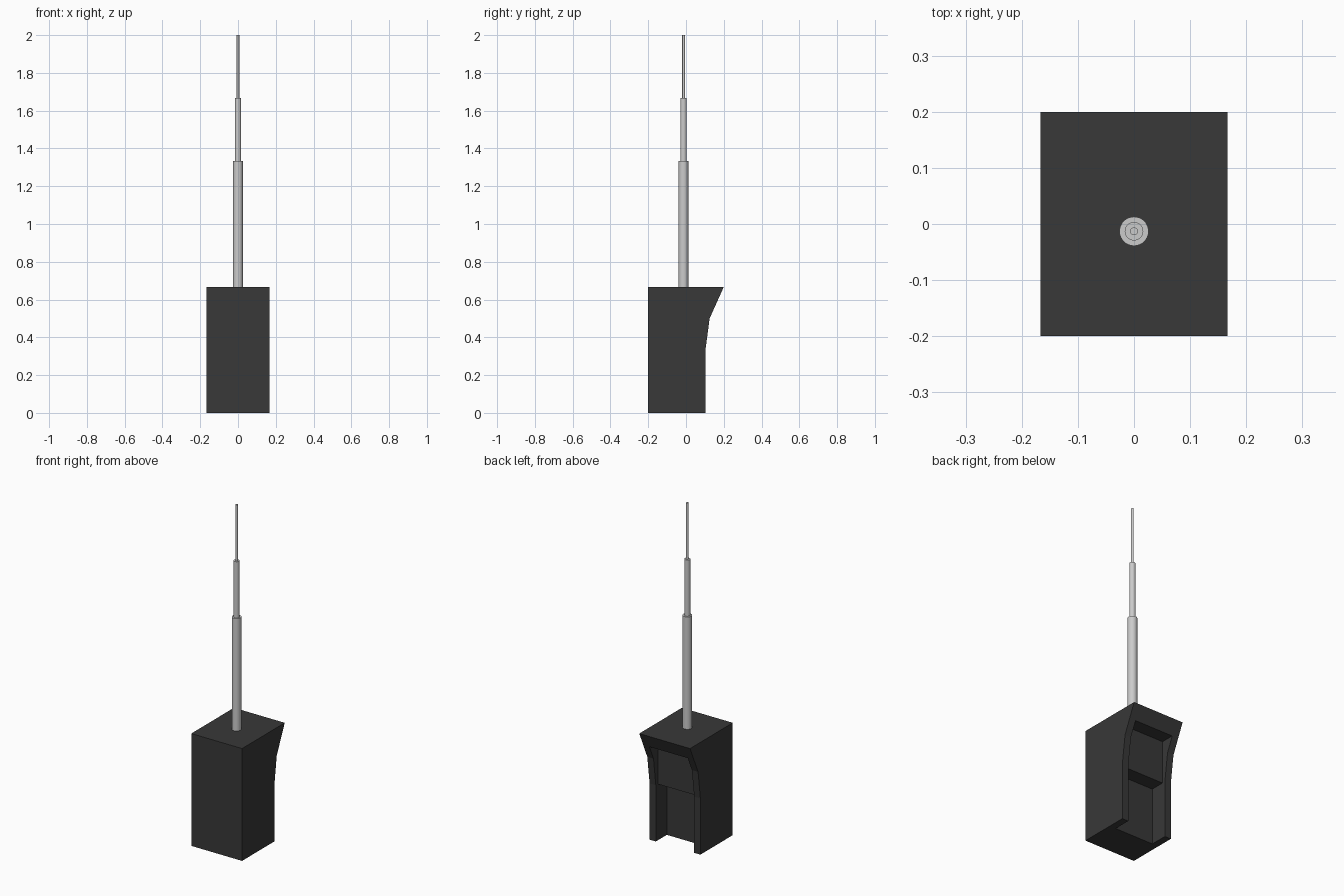
import bpy, bmesh

if "Cube" in bpy.data.objects:
    bpy.data.objects.remove(bpy.data.objects["Cube"])

W = 1 / 3  # body width


def extrude_profile(name, pts, width):
    """Prism from a (y, z) profile, centred on x = 0."""
    bm = bmesh.new()
    face = bm.faces.new([bm.verts.new((-width / 2, y, z)) for y, z in pts])
    res = bmesh.ops.extrude_face_region(bm, geom=[face])
    verts = [g for g in res["geom"] if isinstance(g, bmesh.types.BMVert)]
    bmesh.ops.translate(bm, verts=verts, vec=(width, 0, 0))
    bmesh.ops.recalc_face_normals(bm, faces=bm.faces[:])
    mesh = bpy.data.meshes.new(name)
    bm.to_mesh(mesh)
    bm.free()
    obj = bpy.data.objects.new(name, mesh)
    bpy.context.collection.objects.link(obj)
    return obj


# Dark body, back flaring out towards the top
body = extrude_profile("body", [(-0.2, 0), (0.103, 0), (0.103, 1 / 3), (0.125, 0.5),
                                (0.2, 2 / 3), (-0.2, 2 / 3)], W)
dark = bpy.data.materials.new("dark_plastic")
dark.diffuse_color = (0.04, 0.04, 0.04, 1)
dark.use_nodes = True
dark.node_tree.nodes["Principled BSDF"].inputs["Base Color"].default_value = dark.diffuse_color
body.data.materials.append(dark)

# Stepped recess in the back, deep below, shallow above, open at the bottom
cutter = extrude_profile("recess_cutter", [(0, -0.1), (0.4, -0.1), (0.4, 0.585), (0.084, 0.585),
                                           (0.084, 1 / 3), (0, 1 / 3)], 0.252)
cutter.hide_render = True
cutter.data.materials.append(dark)
mod = body.modifiers.new("recess", "BOOLEAN")
mod.operation = "DIFFERENCE"
mod.solver = "EXACT"
mod.object = cutter
bpy.context.view_layer.objects.active = body
bpy.ops.object.modifier_apply(modifier=mod.name)
bpy.data.objects.remove(cutter)

# Telescopic antenna in three sections
sections = [("antenna_lower", 0.026, 2 / 3, 4 / 3),
            ("antenna_middle", 0.0165, 4 / 3, 5 / 3),
            ("antenna_tip", 0.007, 5 / 3, 2.0)]
for name, r, z0, z1 in sections:
    bpy.ops.mesh.primitive_cylinder_add(vertices=32, radius=r, depth=z1 - z0,
                                        location=(0, -0.013, (z0 + z1) / 2))
    obj = bpy.context.object
    obj.name = name
    bpy.ops.object.shade_smooth_by_angle()
